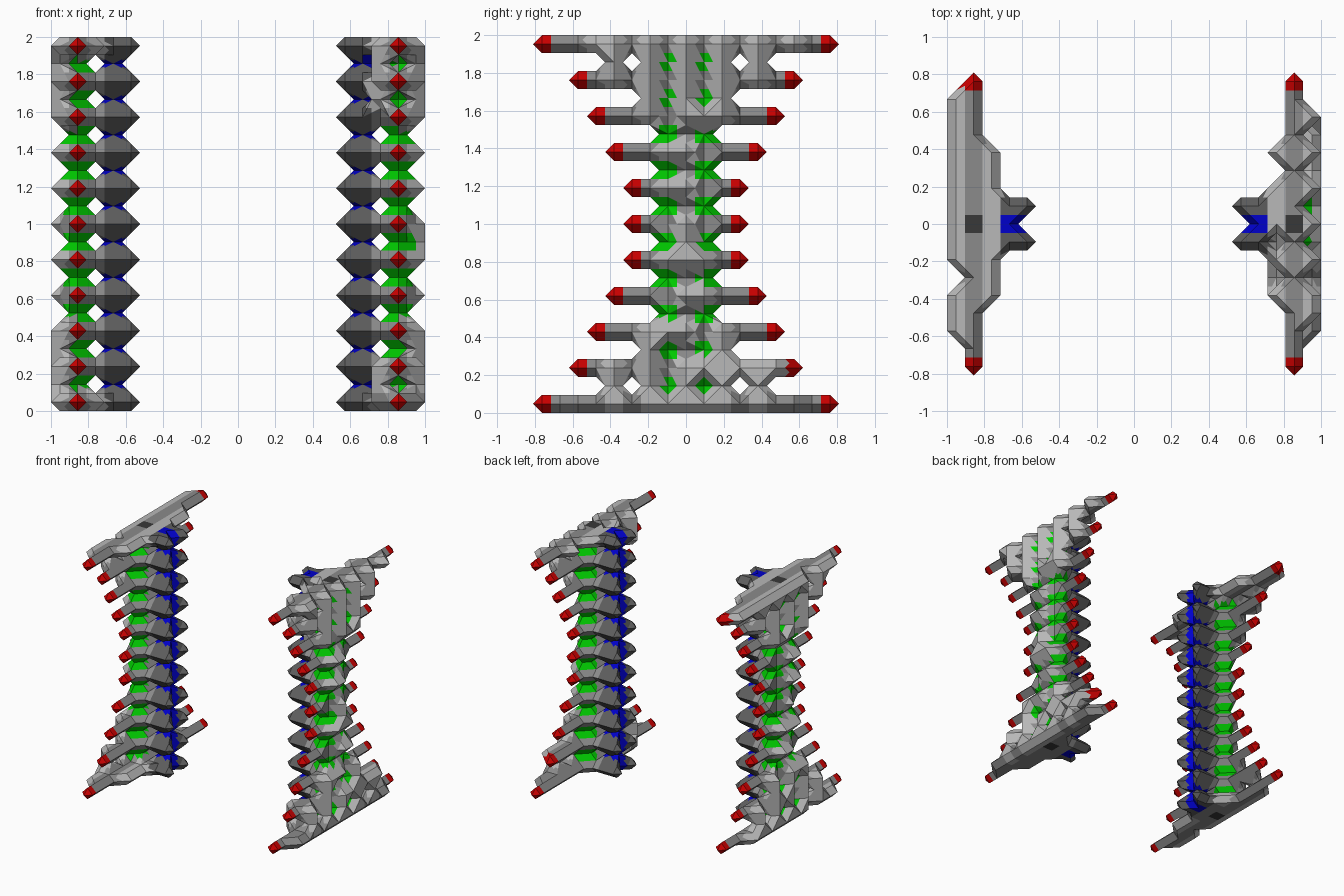
import bpy, bmesh, itertools
from mathutils import Vector

if "Cube" in bpy.data.objects:
    bpy.data.objects.remove(bpy.data.objects["Cube"])

H = 2 / 21                                   # block size; the model is 21 blocks tall
COLOURS = {
    "red_tips": (0.6, 0.0, 0.0, 1), "green_columns": (0.0, 0.6, 0.0, 1),
    "blue_strip": (0.0, 0.0, 0.6, 1), "core_ends": (0.04, 0.04, 0.04, 1),
    "dark_brackets": (0.11, 0.11, 0.11, 1),
    "bars": (0.26, 0.26, 0.26, 1), "outer_growth": (0.48, 0.48, 0.48, 1),
}
REACH = [8, 6, 5, 4, 3, 3, 3, 4, 5, 6, 8]    # half length of each cross bar
# span of the outer bulge on each bar
BULGE = [(-1, 1), (0, 1), (-1, 0), (0, 1), (-1, 1), (0, 0), (-1, 0), (-1, 0), (0, 1), (0, 0), (0, 0)]


def fill(blocks, part, xs, ys, zs):
    """Fill a box of blocks (inclusive ranges) with one part, keeping what is there."""
    for p in itertools.product(*(range(a, b + 1) for a, b in (xs, ys, zs))):
        blocks.setdefault(p, part)


def base_tower():
    b = {}
    # vertical core ends and blue inner strip
    fill(b, "core_ends", (9, 9), (0, 0), (0, 0))
    fill(b, "core_ends", (9, 9), (0, 0), (20, 20))
    fill(b, "blue_strip", (7, 7), (0, 0), (0, 20))
    for level, r in enumerate(REACH):
        k = 2 * level
        for s in (-1, 1):
            # red bar tips and dark inner prongs
            fill(b, "red_tips", (9, 9), (s * r, s * r), (k, k))
            fill(b, "dark_brackets", (6, 7), (s, s), (k, k))
        # cross bar with its thicker middle
        fill(b, "bars", (9, 9), (-r, r), (k, k))
        if k < 20:
            fill(b, "bars", (8, 8), (-1, 1), (k, k))
        fill(b, "outer_growth", (10, 10), BULGE[level], (k, k))
    # green flanks and grey core
    for s in (-1, 1):
        fill(b, "green_columns", (9, 9), (s, s), (0, 20))
    fill(b, "bars", (9, 9), (0, 0), (0, 20))
    # stepped outer braces joining the longest bars at both ends
    for s in (-1, 1):
        for ks in ((0, 2), (18, 20)):
            fill(b, "outer_growth", (10, 10), (4 * s, 4 * s), ks)
        for ks in ((0, 4), (16, 20)):
            fill(b, "outer_growth", (10, 10), (2 * s, 2 * s), ks)
    return b


def right_tower():
    b = base_tower()
    g = "outer_growth"
    # outer spine pieces
    fill(b, g, (10, 10), (0, 0), (17, 20))
    fill(b, g, (10, 10), (0, 0), (0, 2))
    fill(b, g, (10, 10), (0, 0), (9, 9))
    # solid bottom rail, broken top rail
    fill(b, "bars", (10, 10), (-6, 6), (0, 0))
    fill(b, "bars", (8, 8), (-4, 0), (0, 0))
    for j in (-5, 6):
        fill(b, g, (10, 10), (j, j), (20, 20))
    for j in (-4, -2, 0, 1, 2, 4):
        fill(b, g, (8, 8), (j, j), (20, 20))
    # inner and outer braces
    fill(b, g, (8, 8), (-4, -4), (18, 20))
    fill(b, g, (8, 8), (-2, -2), (17, 18))
    fill(b, g, (8, 8), (-4, -4), (0, 2))
    fill(b, g, (10, 10), (2, 5), (2, 2))
    return b


def left_tower():
    b = base_tower()
    g = "outer_growth"
    fill(b, g, (10, 10), (0, 0), (17, 19))
    fill(b, g, (10, 10), (0, 0), (1, 3))
    # solid top rail with a notch, jagged bottom rail
    fill(b, g, (10, 10), (-6, -4), (20, 20))
    fill(b, g, (10, 10), (-2, 7), (20, 20))
    fill(b, g, (8, 8), (-4, 4), (20, 20))
    fill(b, g, (10, 10), (-6, -4), (0, 0))
    fill(b, g, (10, 10), (-2, 5), (0, 0))
    fill(b, g, (8, 8), (-4, 2), (0, 0))
    return b


CORNERS = list(itertools.product((0, 1), repeat=3))


def cell_faces(solid):
    """Chamfered solid inside one 2x2x2 cell; drops the faces on the cell's border."""
    pts = {tuple(2 * v for v in c) for c in solid}
    for c in solid:
        for a in range(3):
            n = tuple(1 - v if i == a else v for i, v in enumerate(c))
            if n not in solid:
                pts.add(tuple(p + q for p, q in zip(c, n)))
    tmp = bmesh.new()
    for p in pts:
        tmp.verts.new(p)
    bmesh.ops.convex_hull(tmp, input=tmp.verts[:])
    out = []
    for f in tmp.faces:
        cs = [tuple(round(x) for x in v.co) for v in f.verts]
        if not any(len({c[a] for c in cs}) == 1 and cs[0][a] != 1 for a in range(3)):
            out.append(cs)
    tmp.free()
    return out


def owner(blocks, m):
    """Part that colours a face centre; fillets take the column colour beside them."""
    near = [tuple(round(m[i]) + d[i] for i in range(3))
            for d in itertools.product((-1, 0, 1), repeat=3)]
    def cost(p):
        column = blocks[p] in ("green_columns", "blue_strip") and p[2] == round(m[2])
        return (Vector(p) - m).length - (0.15 if column and near[13] not in blocks else 0)
    return blocks[min((p for p in near if p in blocks), key=cost)]


def build(blocks, side, prefix):
    bm, verts, cache = bmesh.new(), {}, {}
    cells = {tuple(p[i] - c[i] for i in range(3)) for p in blocks for c in CORNERS}
    for cell in sorted(cells):
        solid = tuple(c for c in CORNERS
                      if tuple(cell[i] + c[i] for i in range(3)) in blocks)
        if len(solid) == 8:
            continue
        if solid not in cache:
            cache[solid] = cell_faces(solid)
        for cs in cache[solid]:
            face = []
            for c in cs:
                key = tuple(2 * cell[i] + c[i] for i in range(3))
                if key not in verts:
                    verts[key] = bm.verts.new([v / 2 for v in key])
                face.append(verts[key])
            if not bm.faces.get(face):
                bm.faces.new(face)
    bmesh.ops.recalc_face_normals(bm, faces=bm.faces[:])
    # cut along block borders so each block can carry its own colour
    for axis in range(3):
        vals = [p[axis] for p in blocks]
        no = Vector([float(i == axis) for i in range(3)])
        for n in range(min(vals), max(vals)):
            bmesh.ops.bisect_plane(bm, geom=bm.verts[:] + bm.edges[:] + bm.faces[:],
                                   dist=1e-4, plane_co=no * (n + 0.5), plane_no=no)
    groups = {name: [] for name in COLOURS}
    for f in bm.faces:
        groups[owner(blocks, f.calc_center_median())].append([v.co.copy() for v in f.verts])
    # one object per part colour
    for name, polys in groups.items():
        part, seen = bmesh.new(), {}
        for poly in polys:
            vs = []
            for co in (poly if side > 0 else poly[::-1]):
                key = tuple(round(x, 3) for x in co)
                if key not in seen:
                    seen[key] = part.verts.new((side * co.x * H, co.y * H, (co.z + 0.5) * H))
                if seen[key] not in vs:
                    vs.append(seen[key])
            if len(vs) > 2 and not part.faces.get(vs):
                part.faces.new(vs)
        me = bpy.data.meshes.new(prefix + name)
        part.to_mesh(me)
        part.free()
        me.materials.append(MATS[name])
        bpy.context.collection.objects.link(bpy.data.objects.new(prefix + name, me))
    bm.free()


MATS = {}
for name, col in COLOURS.items():
    MATS[name] = bpy.data.materials.new(name)
    MATS[name].diffuse_color = col

build(right_tower(), 1, "right_")
build(left_tower(), -1, "left_")

for m in bpy.data.materials:
    if m.users and not m.is_grease_pencil:
        m.use_nodes = True
        m.node_tree.nodes["Principled BSDF"].inputs["Base Color"].default_value = m.diffuse_color
